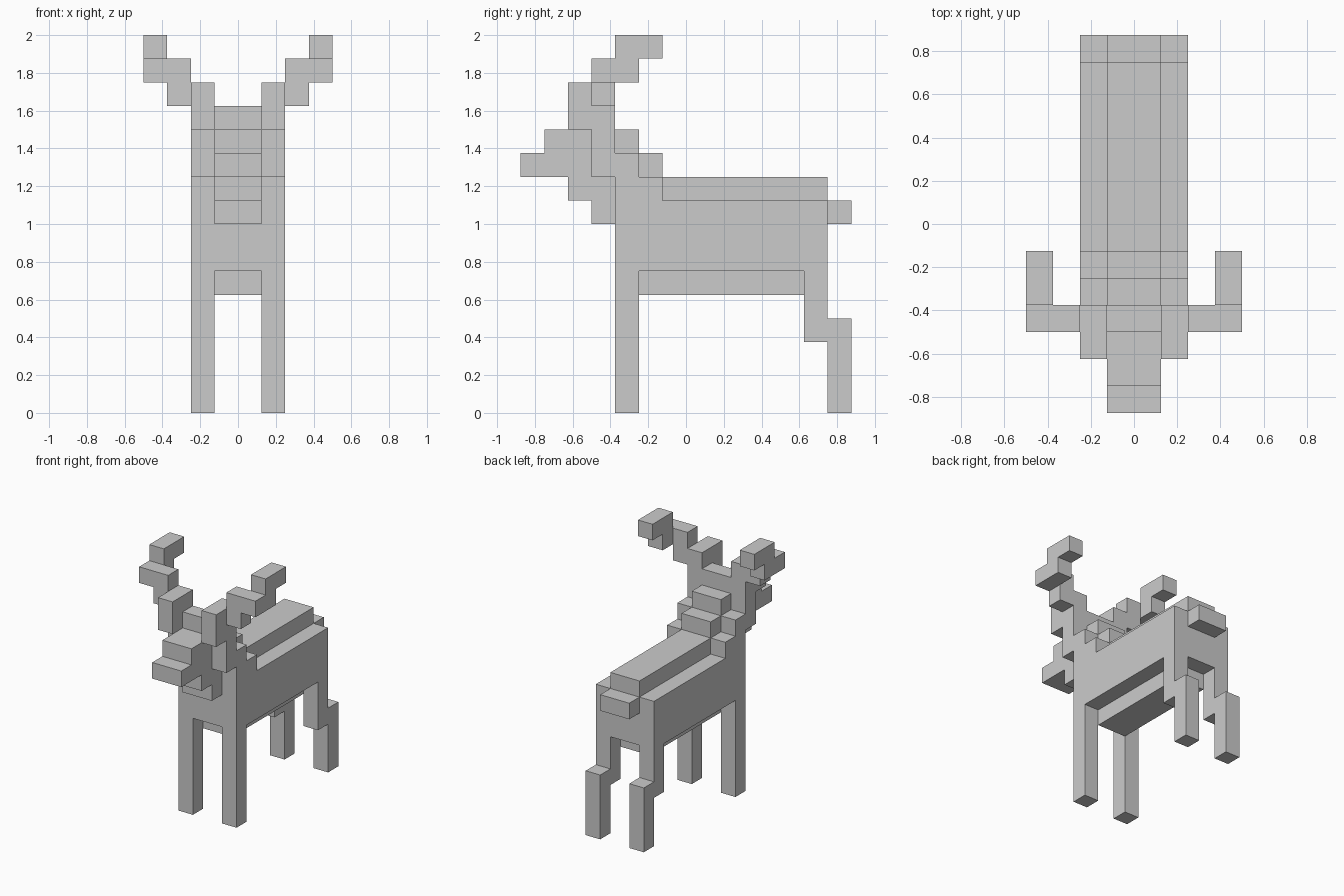
import bpy
import bmesh
from itertools import product

if "Cube" in bpy.data.objects:
    bpy.data.objects.remove(bpy.data.objects["Cube"])

U = 0.125  # edge length of one block; all boxes below are in whole blocks

# Each box is (x0, x1, y0, y1, z0, z1)
CENTRE = {
    "body": [(-2, 2, -3, 6, 6, 9), (-1, 1, -3, 6, 9, 10),
             (-2, 2, -3, -1, 9, 10)],
    "belly": [(-1, 1, -2, 5, 5, 6)],
    "tail": [(-1, 1, 6, 7, 8, 9)],
    "neck": [(-1, 1, -4, -3, 8, 9), (-1, 1, -5, -3, 9, 10),
             (-2, 2, -3, -2, 10, 11), (-1, 1, -2, -1, 10, 11),
             (-1, 1, -3, -2, 11, 12)],
    "head": [(-2, 2, -4, -3, 10, 12), (-1, 1, -4, -3, 12, 13),
             (-1, 1, -6, -4, 10, 12)],
    "muzzle": [(-1, 1, -7, -6, 10, 11)],
}
# Boxes on the +x side, repeated on the -x side
PAIRED = {
    "front_leg": [(1, 2, -3, -2, 0, 6)],
    "hind_leg": [(1, 2, 5, 6, 3, 6), (1, 2, 6, 7, 0, 4)],
    "antler_base": [(1, 2, -5, -3, 12, 14)],
    "antler": [(2, 3, -4, -3, 13, 15), (3, 4, -4, -2, 14, 15),
               (3, 4, -3, -1, 15, 16)],
}


def cells(boxes):
    """Set of unit blocks filled by a list of boxes."""
    return {c for x0, x1, y0, y1, z0, z1 in boxes
            for c in product(range(x0, x1), range(y0, y1), range(z0, z1))}


def mirror(boxes):
    return [(-x1, -x0, *rest) for x0, x1, *rest in boxes]


def skin(name, part, solid):
    """Mesh the outer faces of a part, leaving out walls hidden in joints."""
    bm = bmesh.new()
    for cell in part:
        for axis, side in product(range(3), (0, 1)):
            near = list(cell)
            near[axis] += 2 * side - 1
            if tuple(near) in solid:
                continue
            a, b = (axis + 1) % 3, (axis + 2) % 3
            loop = [(0, 0), (1, 0), (1, 1), (0, 1)]
            verts = []
            for da, db in (loop if side else loop[::-1]):
                p = list(cell)
                p[axis] += side
                p[a] += da
                p[b] += db
                verts.append(bm.verts.new([v * U for v in p]))
            bm.faces.new(verts)
    bmesh.ops.remove_doubles(bm, verts=bm.verts, dist=1e-4)
    # Merge the flat block faces into clean panels
    bmesh.ops.dissolve_limit(bm, angle_limit=0.02, verts=bm.verts, edges=bm.edges)
    mesh = bpy.data.meshes.new(name)
    bm.to_mesh(mesh)
    bm.free()
    bpy.context.collection.objects.link(bpy.data.objects.new(name, mesh))


# Gather all parts, then skin each against the whole animal
parts = {name: cells(boxes) for name, boxes in CENTRE.items()}
for name, boxes in PAIRED.items():
    parts[name + "_left"] = cells(boxes)
    parts[name + "_right"] = cells(mirror(boxes))
solid = set().union(*parts.values())
for name, part in parts.items():
    skin(name, part, solid)
